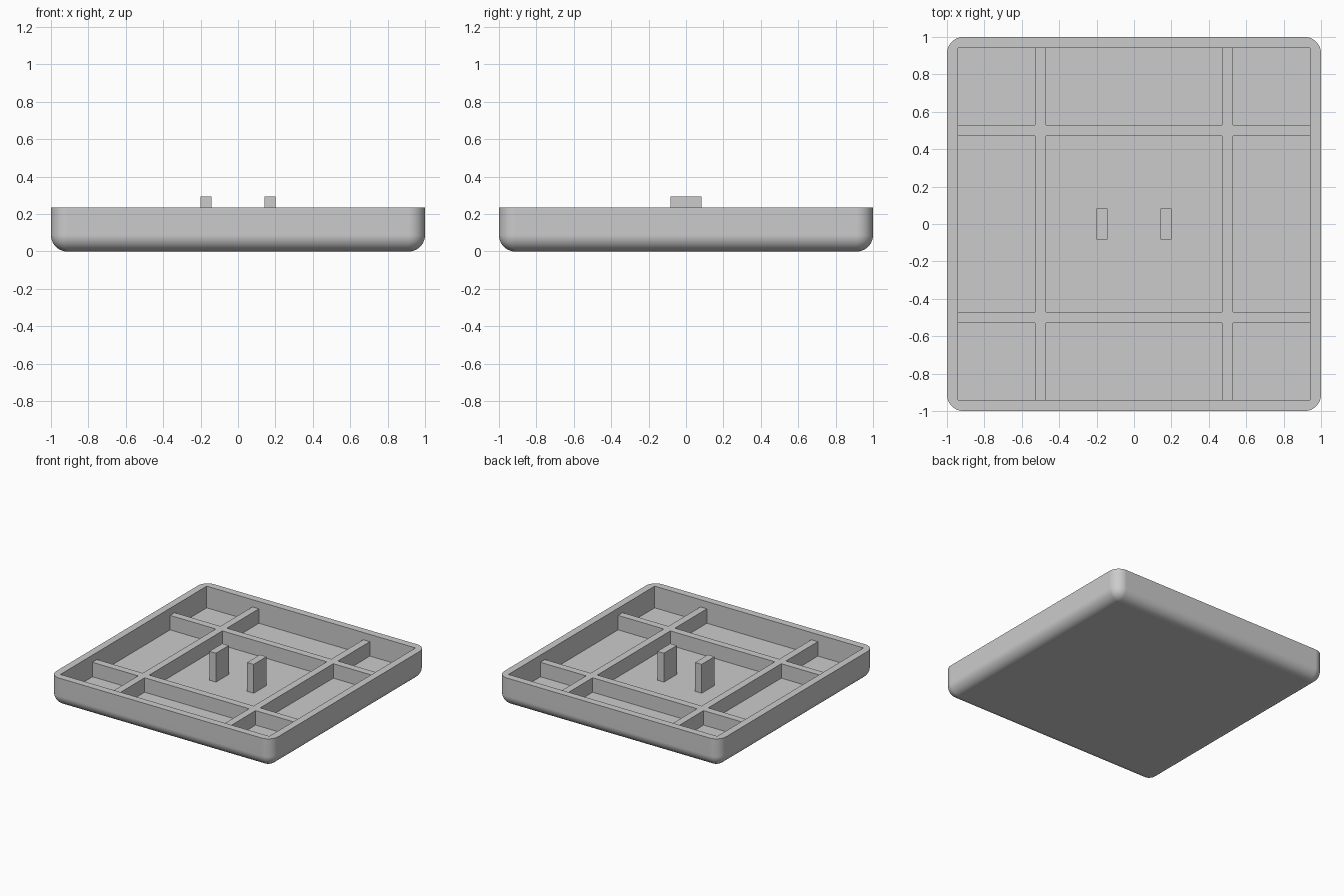
import bpy
import bmesh
import math
from mathutils import Matrix, Vector

if "Cube" in bpy.data.objects:
    bpy.data.objects.remove(bpy.data.objects["Cube"])

U = 1 / 17            # wall thickness; most heights are multiples of it
INNER = 1 - U         # half width of the cavity
RIM = 4 * U
RADIUS = 1.5 * U

grey = bpy.data.materials.new("plain grey")
grey.use_nodes = True
colour = (0.6, 0.6, 0.6, 1)
grey.diffuse_color = colour
grey.node_tree.nodes["Principled BSDF"].inputs["Base Color"].default_value = colour


def finish(name, bm):
    bmesh.ops.recalc_face_normals(bm, faces=bm.faces)
    mesh = bpy.data.meshes.new(name)
    bm.to_mesh(mesh)
    bm.free()
    mesh.materials.append(grey)
    obj = bpy.data.objects.new(name, mesh)
    bpy.context.collection.objects.link(obj)
    return obj


def box(low, high):
    low, high = Vector(low), Vector(high)
    bm = bmesh.new()
    matrix = Matrix.Translation((low + high) / 2) @ Matrix.Diagonal((high - low).to_4d())
    matrix[3][3] = 1
    bmesh.ops.create_cube(bm, size=1, matrix=matrix)
    return bm


# Tray: block rounded at the base and upright corners, then hollowed
bm = box((-1, -1, 0), (1, 1, RIM))
rounded = [e for e in bm.edges if any(v.co.z < U for v in e.verts)]
bmesh.ops.bevel(bm, geom=rounded, offset=RADIUS, segments=10, profile=0.5,
                affect="EDGES", clamp_overlap=True)
tray = finish("tray", bm)
cavity = finish("cavity_cutter", box((-INNER, -INNER, U), (INNER, INNER, 1)))
cavity.hide_render = True

bpy.ops.object.select_all(action="DESELECT")
bpy.context.view_layer.objects.active = tray
tray.select_set(True)
cut = tray.modifiers.new("hollow", "BOOLEAN")
cut.operation = "DIFFERENCE"
cut.solver = "EXACT"
cut.object = cavity
bpy.ops.object.modifier_apply(modifier=cut.name)
bpy.data.objects.remove(cavity)
bpy.ops.object.shade_smooth_by_angle(angle=math.radians(30))
weighted = tray.modifiers.new("even shading", "WEIGHTED_NORMAL")
weighted.keep_sharp = True

# Ribs: crossing strips of a grid, raised from the floor
lines = [-INNER, -0.5 - U / 2, -0.5 + U / 2, 0.5 - U / 2, 0.5 + U / 2, INNER]
bm = bmesh.new()
for i in range(5):
    for j in range(5):
        if i % 2 or j % 2:
            corners = [(i, j), (i + 1, j), (i + 1, j + 1), (i, j + 1)]
            bm.faces.new([bm.verts.new((lines[a], lines[b], U)) for a, b in corners])
bmesh.ops.remove_doubles(bm, verts=bm.verts, dist=0.001)
raised = bmesh.ops.extrude_face_region(bm, geom=bm.faces[:], use_keep_orig=True)
tops = [v for v in raised["geom"] if isinstance(v, bmesh.types.BMVert)]
bmesh.ops.translate(bm, verts=tops, vec=(0, 0, 2 * U))
finish("ribs", bm)

# Posts: a mirrored pair standing on the floor
for side, name in ((1, "left_post"), (-1, "right_post")):
    x = side * 0.17
    finish(name, box((x - U / 2, -0.083, U), (x + U / 2, 0.083, 5 * U)))
